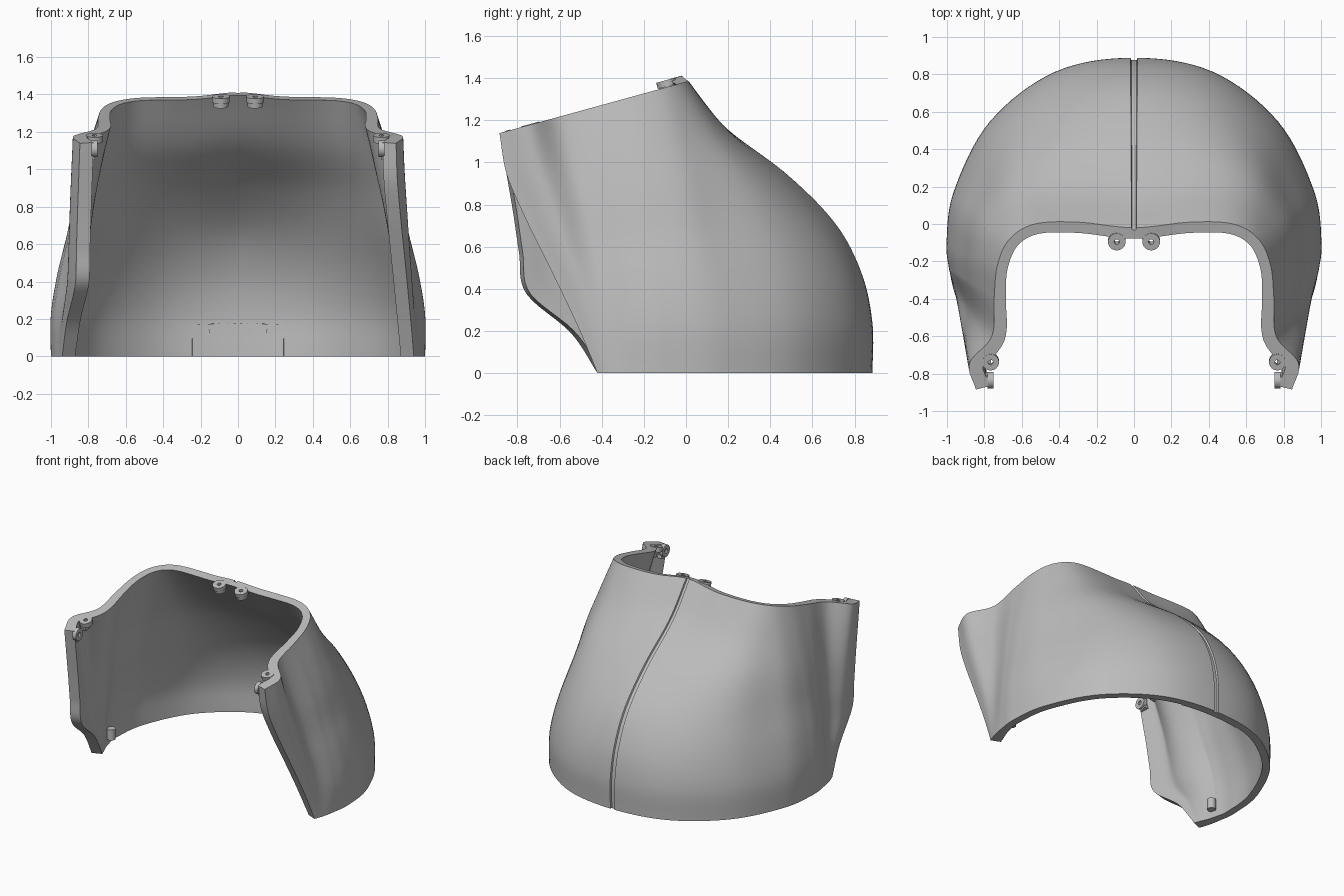
import bpy, bmesh, math
from mathutils import Vector, Matrix

cube = bpy.data.objects.get("Cube")
if cube:
    bpy.data.objects.remove(cube)

grey = bpy.data.materials.new("plain grey")
grey.use_nodes = True
tone = (0.5, 0.5, 0.5, 1)
grey.diffuse_color = tone
grey.node_tree.nodes["Principled BSDF"].inputs["Base Color"].default_value = tone

WALL = 0.055
LAST = 8  # last rib of each half, at the front edge

# Plan outlines of the lower edge and the upper rim, from back centre to front
LOWER = [(0, .885), (.42, .81), (.77, .545), (.96, .18), (1, -.1),
         (.985, -.25), (.97, -.33), (.952, -.39), (.94, -.42)]
RIM = [(0, -.02), (.3, .01), (.53, 0), (.665, -.08), (.73, -.22),
       (.748, -.4), (.76, -.6), (.88, -.745), (.845, -.885)]
# How far each kind of rib has moved from the lower edge to the rim, by height
BACK = [0, 0, .055, .19, .445, .785, 1]
SIDE = [0, 0, .13, .33, .5, .73, 1]
FRONT_LEFT = [0, .17, .36, .56, .76, .93, 1]
FRONT_RIGHT = [0, .27, .73, .8, .86, .93, 1]


def both_halves(points):
    points = [Vector(p) for p in points]
    return [Vector((-p.x, p.y)) for p in reversed(points[1:])] + points


LOWER, RIM = both_halves(LOWER), both_halves(RIM)


def spline(points, t):
    i = max(0, min(len(points) - 2, math.floor(t)))
    f = t - i
    b, c = points[i], points[i + 1]
    a = points[i - 1] if i else b * 2 - c
    d = points[i + 2] if i + 2 < len(points) else c * 2 - b
    return b + (c - a) * (f / 2) + (a * 2 - b * 5 + c * 4 - d) * (f * f / 2) \
        + ((b - c) * 3 + d - a) * (f ** 3 / 2)


def clamp(v):
    return max(0.0, min(1.0, v))


def rim_height(x, y):
    return 1.382 + .275 * y + .035 * math.exp(-(x / .18) ** 2)


def outer(u, s):
    low, top = spline(LOWER, u + LAST), spline(RIM, u + LAST)
    side = clamp(abs(u) / 4)
    front = clamp((abs(u) - 5) / 3)
    edge = FRONT_LEFT if u > 0 else FRONT_RIGHT
    mix = [(b * (1 - side) + d * side) * (1 - front) + e * front
           for b, d, e in zip(BACK, SIDE, edge)]
    # Broad flattened area on each rear quarter
    flat = .06 * math.exp(-((abs(u) - 2.6) / .7) ** 2) * math.sin(math.pi * s) ** 2
    p = low.lerp(top, spline(mix, s * 6) + flat)
    return Vector((p.x, p.y, s * rim_height(top.x, top.y)))


def inset(u, s, depth):
    """Point moved into the wall, staying in the plane of the rim or base."""
    e = .01
    p = outer(u, s)
    n = (outer(u + e, s) - outer(u - e, s)).cross(outer(u, s + e) - outer(u, s - e))
    n.normalize()
    if n.x * p.x + n.y * (p.y + .3) < 0:
        n.negate()
    if s in (0, 1):
        flat = Vector((n.x, n.y, 0)).normalized()
        slope = .275 * flat.y if s else 0
        p -= flat * depth / max(.5, n.dot(flat) + n.z * slope)
        p.z = rim_height(p.x, p.y) if s else 0
        return p
    return p - n * depth


def finish(name, bm):
    bmesh.ops.recalc_face_normals(bm, faces=bm.faces[:])
    mesh = bpy.data.meshes.new(name)
    bm.to_mesh(mesh)
    bm.free()
    mesh.materials.append(grey)
    ob = bpy.data.objects.new(name, mesh)
    bpy.context.collection.objects.link(ob)
    bpy.ops.object.select_all(action='DESELECT')
    ob.select_set(True)
    bpy.context.view_layer.objects.active = ob
    bpy.ops.object.shade_smooth_by_angle(angle=math.radians(35))
    return ob


def slab(name, us, ss, skin, lining):
    """Closed sheet between two depths of the curved wall."""
    bm = bmesh.new()
    a, b = [[[bm.verts.new(inset(u, s, depth(u))) for s in ss] for u in us]
            for depth in (skin, lining)]
    m, n = len(us) - 1, len(ss) - 1
    for i in range(m):
        for j in range(n):
            for g in (a, b):
                bm.faces.new((g[i][j], g[i + 1][j], g[i + 1][j + 1], g[i][j + 1]))
        for j in (0, n):
            bm.faces.new((a[i][j], a[i + 1][j], b[i + 1][j], b[i][j]))
    for i in (0, m):
        for j in range(n):
            bm.faces.new((a[i][j], a[i][j + 1], b[i][j + 1], b[i][j]))
    return finish(name, bm)


# Curved shell, thicker in the arms, with a narrow groove down the back
half = [.034, .044] + [k / 8 for k in range(1, LAST * 8 + 1)]
columns = [-u for u in reversed(half)] + half
rows = [k / 40 for k in range(41)]
slab("shell", columns, rows, lambda u: .012 if abs(u) < .04 else 0,
     lambda u: WALL + .02 * clamp((abs(u) - 4.5) / 2))

# Thin mounting panel on the inner back
slab("inner_panel", [k / 10 for k in range(-6, 7)], [k / 32 for k in range(5)],
     lambda u: WALL - .01, lambda u: WALL + .008)


def ring(name, centre, axis, radius, hole, depth):
    """Round eyelet with a hole through it."""
    bm = bmesh.new()
    turn = Vector(axis).to_track_quat('Z', 'Y')
    loops = []
    for r, z in ((radius, -1), (radius, 1), (hole, 1), (hole, -1)):
        loops.append([bm.verts.new(Vector(centre) + turn @ Vector(
            (r * math.cos(k * math.tau / 24), r * math.sin(k * math.tau / 24), z * depth / 2)))
            for k in range(24)])
    for i in range(4):
        p, q = loops[i], loops[(i + 1) % 4]
        for k in range(24):
            m = (k + 1) % 24
            bm.faces.new((p[k], p[m], q[m], q[k]))
    return finish(name, bm)


def block(name, centre, size, tilt):
    bm = bmesh.new()
    bmesh.ops.create_cube(bm, size=1, matrix=Matrix.Translation(centre)
                          @ Matrix.Rotation(tilt, 4, 'X') @ Matrix.Diagonal((*size, 1)))
    return finish(name, bm)


def peg(name, centre, radius, height):
    bm = bmesh.new()
    bmesh.ops.create_cone(bm, cap_ends=True, segments=24, radius1=radius, radius2=radius,
                          depth=height, matrix=Matrix.Translation(centre))
    return finish(name, bm)


up = (0, -.27, 1)
for side, word in ((1, "left"), (-1, "right")):
    # Eyelets under the middle of the rim
    ring(word + "_rim_eyelet", (side * .092, -.092, 1.375), up, .047, .014, .03)
    ring(word + "_rim_cup", (side * .092, -.085, 1.35), up, .04, .014, .03)
    # Clip at the tip of each arm
    ring(word + "_arm_eyelet", (side * .767, -.735, 1.165), up, .045, .014, .035)
    block(word + "_arm_web", (side * .795, -.71, 1.14), (.06, .08, .07), .27)
    ring(word + "_arm_hinge", (side * .767, -.835, 1.11), (1, 0, 0), .045, .016, .03)
    block(word + "_hinge_web", (side * .79, -.83, 1.1), (.05, .05, .09), .27)
    # Locating peg inside the lower edge
    peg(word + "_peg", (side * .9, -.24, .09), .03, .08)

# Row of screw eyelets on the inner panel
for k, x in enumerate((-.17, -.055, .055, .17)):
    ring("panel_eyelet_%d" % (k + 1), inset(x / .42, .095, WALL + .009), (0, 1, 0),
         .016, .008, .012)
